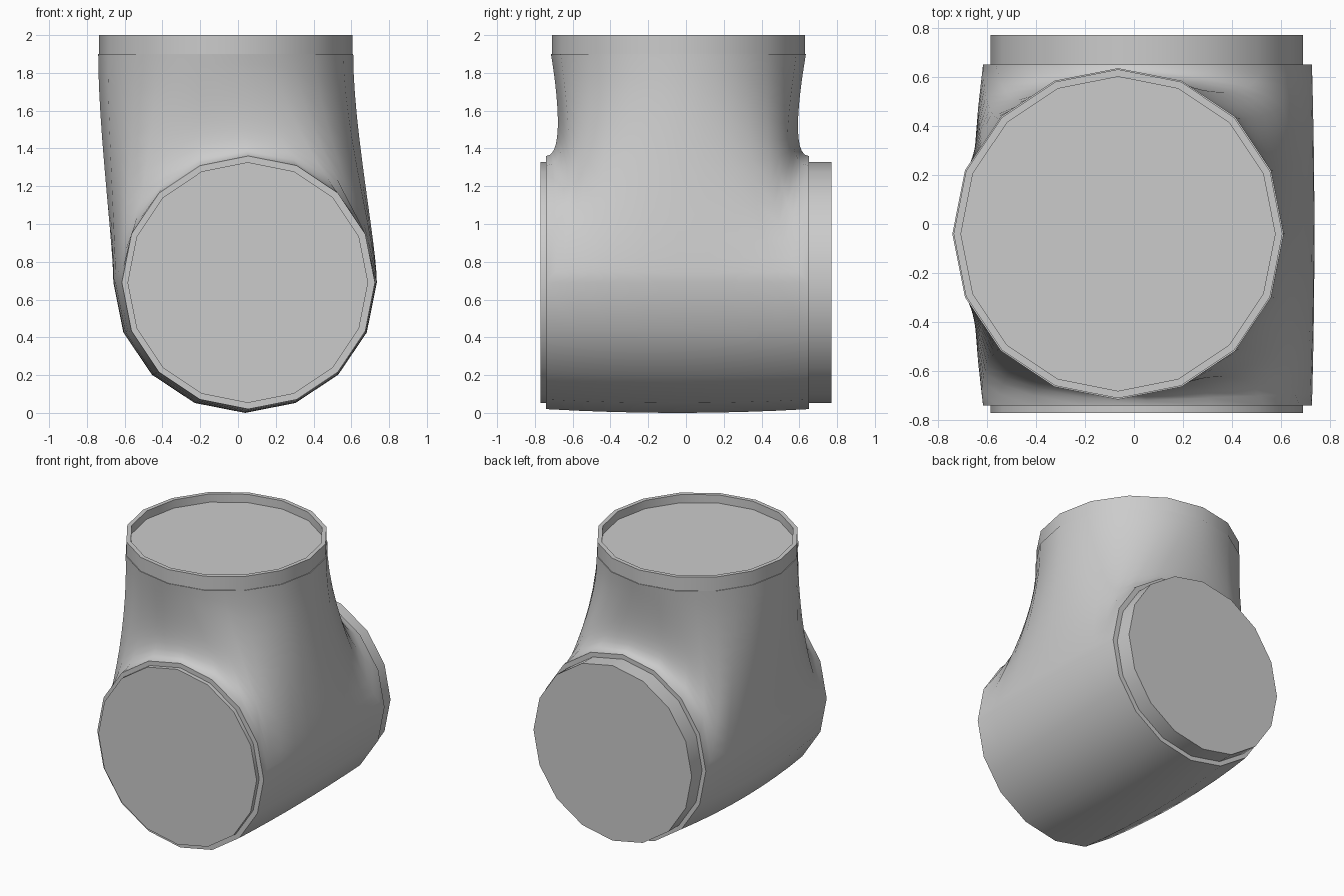
import bpy, bmesh
from math import sin, cos, pi, radians
from mathutils import Vector

if "Cube" in bpy.data.objects:
    bpy.data.objects.remove(bpy.data.objects["Cube"])

FRONT, BACK = -0.74, 0.65          # open ends of the main pipe
PX, PZ, PR = 0.055, 0.69, 0.67     # main pipe axis and radius
TX, TY, TR = -0.065, -0.04, 0.67   # upright branch axis and radius
N, STEPS = 32, 12


def make_object(name, bm):
    bmesh.ops.remove_doubles(bm, verts=bm.verts, dist=0.0005)
    bmesh.ops.holes_fill(bm, edges=[e for e in bm.edges if e.is_boundary], sides=0)
    bmesh.ops.recalc_face_normals(bm, faces=bm.faces)
    mesh = bpy.data.meshes.new(name)
    bm.to_mesh(mesh)
    bm.free()
    ob = bpy.data.objects.new(name, mesh)
    bpy.context.collection.objects.link(ob)
    bpy.ops.object.select_all(action='DESELECT')
    ob.select_set(True)
    bpy.context.view_layer.objects.active = ob
    bpy.ops.object.shade_smooth_by_angle(angle=radians(40))
    return ob


def loft(bm, rows, closed=True):
    grid = [[bm.verts.new(p) for p in row] for row in rows]
    n = len(rows[0])
    for a, b in zip(grid, grid[1:]):
        for i in range(n if closed else n - 1):
            j = (i + 1) % n
            bm.faces.new((a[i], a[j], b[j], b[i]))


def gon16(radius, i, n):
    """Point i of n on the outline of a 16-sided polygon."""
    f = i * 16 / n
    k = int(f)
    a, b = (Vector((cos(q * pi / 8), sin(q * pi / 8))) * radius for q in (k, k + 1))
    return a.lerp(b, f - k)


def side_point(v, right):
    """Widest line of the main pipe, v from -1 (front) to 1 (back)."""
    bulge = 1 - v * v
    x = 0.725 + 0.01 * bulge if right else -0.615 - 0.045 * bulge
    return Vector((x, FRONT + (BACK - FRONT) * (v + 1) / 2, PZ))


def base_point(i):
    """Where branch line i meets the main pipe, with its tangent handle."""
    i = (i + 4) % N - 4
    if i <= 4 or 12 <= i <= 20:
        right = i <= 4
        v = i / 4 if right else (16 - i) / 4
        return side_point(v, right), Vector((0, -0.22 * v ** 3, 0.2))
    back = i < 20
    phi = (i - 4) / 8 * pi if back else pi - (i - 20) / 8 * pi
    s = abs(cos(phi))
    up = Vector((-sin(phi), 0, cos(phi))) * (1 if cos(phi) >= 0 else -1)
    p = Vector((PX + PR * cos(phi), BACK if back else FRONT, PZ + PR * sin(phi)))
    return p, Vector((0, (-1 if back else 1) * (0.1 + 0.12 * s), 0)) + up * 0.2 * s ** 4


# Tee body: branch blended down onto the upper half of the main pipe
lines = []
for i in range(N):
    c = gon16(TR + 0.005, i, N)
    p0 = Vector((TX + c.x, TY + c.y, 1.9))
    p3, handle = base_point(i)
    drop = 0.33 * (p0.z - p3.z)
    p1 = p0 + Vector((0, -0.03 * sin(2 * pi * i / N), -drop))
    p2 = p3 + handle
    line = []
    for k in range(STEPS + 1):
        t = k / STEPS
        u = 1 - t
        line.append(p0 * u**3 + p1 * 3*u*u*t + p2 * 3*u*t*t + p3 * t**3)
    lines.append(line)
bm = bmesh.new()
loft(bm, list(zip(*lines)))

# Tee body: lower half of the main pipe, slightly bulged mid-length
rows = []
for j in range(9):
    v = j / 4 - 1
    r, l = side_point(v, True), side_point(v, False)
    mid, half = (r.x + l.x) / 2, (r.x - l.x) / 2
    depth = PR + 0.02 * (1 - v * v)
    rows.append([(mid + half * cos(pi * k / 8), r.y, PZ - depth * sin(pi * k / 8))
                 for k in range(9)])
loft(bm, rows, closed=False)
make_object("tee_body", bm)

# Inner pipe showing at both ends
bm = bmesh.new()
rows = []
for y in (-0.77, 0.77):
    ring = [gon16(0.637, i, 16) for i in range(16)]
    rows.append([(0.052 + c.x, y, PZ + c.y) for c in ring])
loft(bm, rows)
make_object("inner_pipe", bm)

# Top collar with a recessed disc
bm = bmesh.new()
rows = []
for radius, z in ((0.67, 1.89), (0.67, 2.0), (0.64, 2.0), (0.64, 1.94)):
    ring = [gon16(radius, i, 16) for i in range(16)]
    rows.append([(TX + c.x, TY + c.y, z) for c in ring])
loft(bm, rows)
make_object("top_collar", bm)
